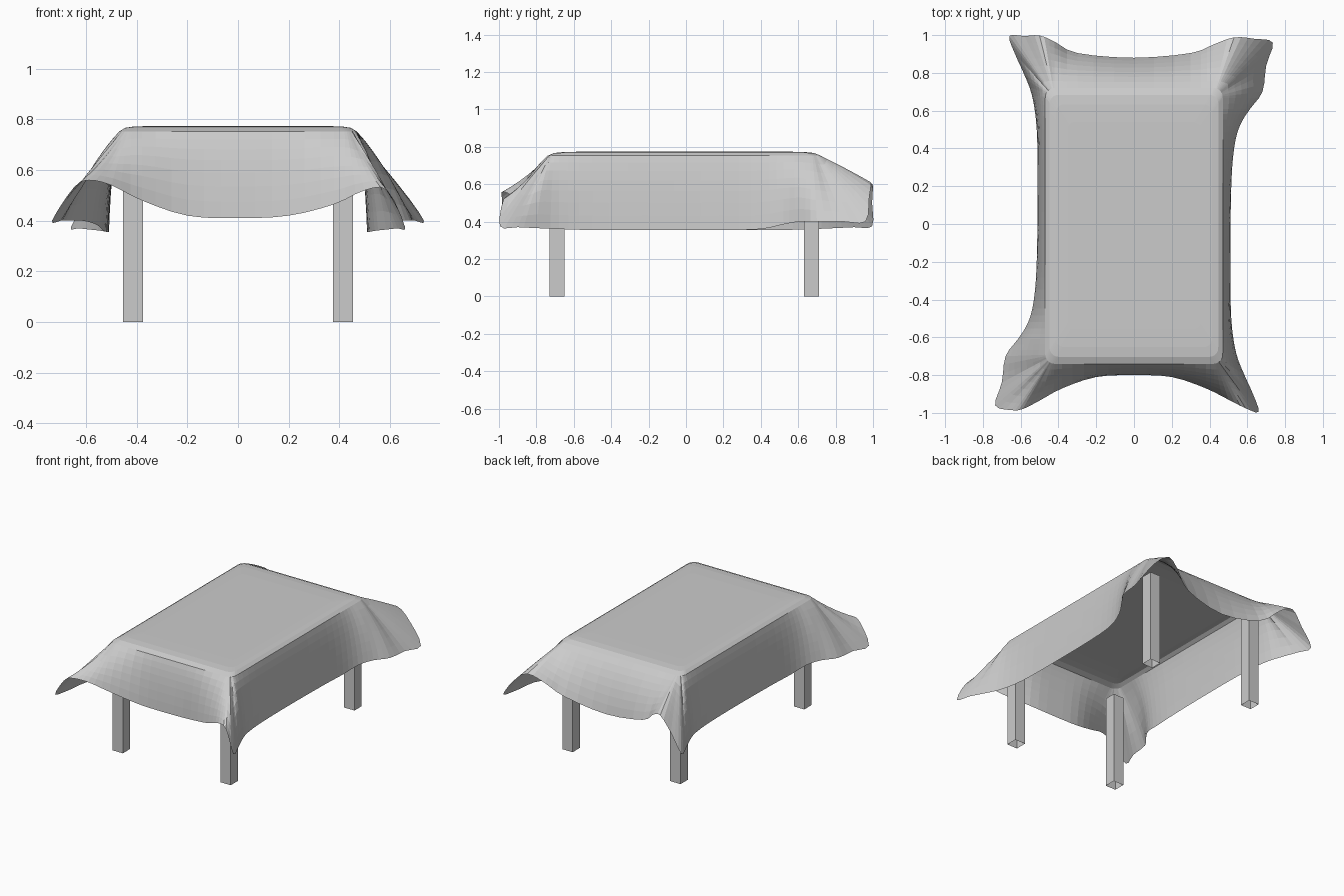
import bpy, bmesh
from mathutils import Vector

if "Cube" in bpy.data.objects:
    bpy.data.objects.remove(bpy.data.objects["Cube"])

# Rectangle over which the cloth folds, and its corner radius
X, Y0, Y1, R = 0.47, -0.74, 0.72, 0.05


def clamp(v, lo=0.0, hi=1.0):
    return max(lo, min(hi, v))


def link(name, bm):
    me = bpy.data.meshes.new(name)
    bm.to_mesh(me)
    bm.free()
    bpy.context.collection.objects.link(bpy.data.objects.new(name, me))


def add_leg(name, x, y, w=.08, h=.65):
    """Square leg with open ends."""
    bm = bmesh.new()
    bmesh.ops.create_cube(bm, size=1)
    ends = [f for f in bm.faces if abs(f.normal.z) > .5]
    bmesh.ops.delete(bm, geom=ends, context='FACES_ONLY')
    for v in bm.verts:
        v.co = (x + v.co.x * w, y + v.co.y * w, (v.co.z + .5) * h)
    link(name, bm)


# Legs
for xn, x in (("left", -0.415), ("right", 0.415)):
    for yn, y in (("front", -0.69), ("back", 0.67)):
        add_leg(f"{yn}_{xn}_leg", x, y)

# Cloth hem: front edge, right edge, back edge; left edge is the right one turned round
front = [(-.65, -.985, .53), (-.59, -.98, .56), (-.5, -.935, .54), (-.38, -.87, .48),
         (-.2, -.81, .42), (0, -.80, .41), (.2, -.81, .42), (.38, -.87, .465),
         (.5, -.93, .52), (.59, -.975, .52)]
right = [(.66, -.995, .375), (.63, -.9, .37), (.585, -.8, .365), (.54, -.68, .36),
         (.515, -.5, .355), (.51, -.2, .355), (.515, .2, .355), (.53, .4, .36),
         (.56, .52, .385), (.615, .61, .40), (.68, .7, .40), (.70, .84, .40),
         (.735, .96, .40)]
back = [(.64, .98, .53), (.53, .988, .61), (.42, .95, .56), (.3, .905, .48),
        (0, .88, .43), (-.3, .905, .48), (-.42, .965, .57), (-.5, .998, .6),
        (-.58, .995, .5)]
left = [(-x, -y, z) for x, y, z in right]
ctrl = [Vector(p) for p in front + right + back + left]


def smooth_loop(pts, sub):
    """Closed Catmull-Rom curve through the points."""
    out, n = [], len(pts)
    for i in range(n):
        a, b, c, d = (pts[(i + k) % n] for k in (-1, 0, 1, 2))
        for s in range(sub):
            t = s / sub
            out.append(0.5 * (2 * b + (c - a) * t + (2 * a - 5 * b + 4 * c - d) * t * t
                              + (3 * b - a - 3 * c + d) * t ** 3))
    return out


def column(h):
    """Points from the flat top, over the rounded edge, down to the hem."""
    inner = Vector((clamp(h.x, R - X, X - R), clamp(h.y, Y0 + R, Y1 - R)))
    e = (inner + (h.xy - inner).normalized() * R).to_3d()
    e.z = .752
    col = [Vector((e.x * s, e.y * s, z)) for s, z in ((.75, .774), (.88, .772), (.95, .767))]
    d = h - e
    w = clamp((d.xy.length - .14) / .12)            # 0 on hanging flaps, 1 at flared corners
    sag = clamp((h.z - .42) / .1) * clamp((-h.y - .85) / .1)  # dip in the front folds
    a, b = .75 - .25 * w, .3 + .15 * w + .2 * sag
    c = e + Vector((d.x * a, d.y * a, d.z * b))
    steps = 7
    for k in range(steps + 1):
        t = k / steps
        col.append(e * (1 - t) ** 2 + c * 2 * t * (1 - t) + h * t * t)
    return col


# Tablecloth surface
bm = bmesh.new()
cols = [[bm.verts.new(p) for p in column(h)] for h in smooth_loop(ctrl, 3)]
for i, ca in enumerate(cols):
    cb = cols[(i + 1) % len(cols)]
    for k in range(len(ca) - 1):
        bm.faces.new((ca[k], ca[k + 1], cb[k + 1], cb[k]))
bm.faces.new([c[0] for c in cols])
bmesh.ops.remove_doubles(bm, verts=bm.verts, dist=1e-4)
bmesh.ops.recalc_face_normals(bm, faces=bm.faces)
link("tablecloth", bm)
